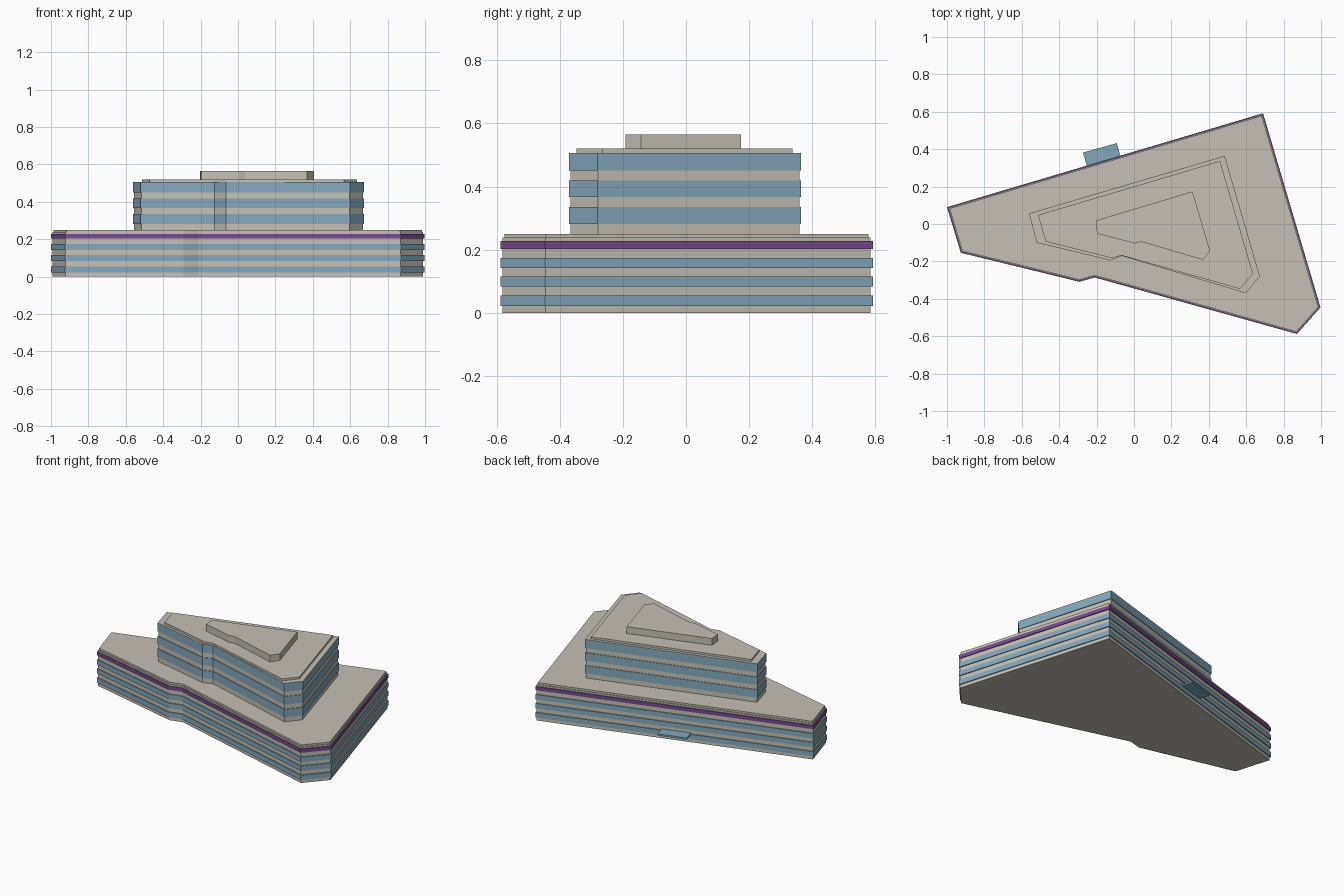
import bpy
import bmesh
from mathutils import Vector

cube = bpy.data.objects.get("Cube")
if cube:
    bpy.data.objects.remove(cube, do_unlink=True)


def material(name, colour):
    mat = bpy.data.materials.new(name)
    mat.use_nodes = True
    mat.diffuse_color = (*colour, 1)
    mat.node_tree.nodes["Principled BSDF"].inputs["Base Color"].default_value = (*colour, 1)
    return mat


STONE = material("warm stone", (0.56, 0.53, 0.46))
GLASS = material("blue glass", (0.23, 0.39, 0.50))
PURPLE = material("purple band", (0.18, 0.07, 0.27))


def inset(outline, distance):
    """Move every edge of a clockwise outline inwards by the same distance."""
    points = [Vector(p) for p in outline]
    result = []
    for i, p in enumerate(points):
        before = (p - points[i - 1]).normalized()
        after = (points[(i + 1) % len(points)] - p).normalized()
        n1 = Vector((before.y, -before.x))
        n2 = Vector((after.y, -after.x))
        result.append(p + (n1 + n2) * distance / (1 + n1.dot(n2)))
    return result


def prism(name, outline, bottom, top, mat):
    """Extrude a plan outline between two heights."""
    bm = bmesh.new()
    face = bm.faces.new([bm.verts.new((p[0], p[1], bottom)) for p in outline])
    extruded = bmesh.ops.extrude_face_region(bm, geom=[face], use_keep_orig=True)
    for item in extruded["geom"]:
        if isinstance(item, bmesh.types.BMVert):
            item.co.z = top
    bmesh.ops.recalc_face_normals(bm, faces=bm.faces)
    mesh = bpy.data.meshes.new(name)
    bm.to_mesh(mesh)
    bm.free()
    mesh.materials.append(mat)
    obj = bpy.data.objects.new(name, mesh)
    bpy.context.collection.objects.link(obj)
    return obj


# Plan outlines, clockwise from the west corner
podium = [(-1, 0.09), (0.69, 0.592), (0.997, -0.446), (0.871, -0.588),
          (-0.21, -0.286), (-0.292, -0.309), (-0.926, -0.154)]
tower = [(-0.562, 0.056), (0.485, 0.364), (0.673, -0.28), (0.598, -0.37),
         (-0.065, -0.171), (-0.125, -0.195), (-0.52, -0.1)]
tower_cap = [(-0.513, 0.048), (0.46, 0.337), (0.636, -0.265), (0.567, -0.347),
             (-0.067, -0.168), (-0.118, -0.182), (-0.472, -0.094)]
penthouse = [(-0.203, 0.019), (0.313, 0.174), (0.406, -0.142), (0.369, -0.192),
             (0.037, -0.094), (0.005, -0.104), (-0.198, -0.051)]
canopy = [(-0.273, 0.382), (-0.092, 0.432), (-0.072, 0.36), (-0.25, 0.305)]

# Podium with three window bands and a coloured fascia
prism("podium_walls", inset(podium, 0.006), 0, 0.238, STONE)
for i, (low, high) in enumerate([(0.022, 0.055), (0.083, 0.115), (0.142, 0.174)]):
    prism(f"podium_window_band_{i + 1}", podium, low, high, GLASS)
prism("podium_fascia", podium, 0.203, 0.227, PURPLE)
prism("podium_roof", inset(podium, 0.011), 0.237, 0.25, STONE)

# Upper storeys with three taller window bands
prism("tower_walls", inset(tower, 0.004), 0.249, 0.504, STONE)
for i, (low, high) in enumerate([(0.282, 0.335), (0.367, 0.419), (0.451, 0.505)]):
    prism(f"tower_window_band_{i + 1}", tower, low, high, GLASS)
prism("tower_roof_cover", tower, 0.5045, 0.507, STONE)
prism("tower_roof", tower_cap, 0.504, 0.52, STONE)
prism("rooftop_penthouse", penthouse, 0.519, 0.565, STONE)

# Entrance canopy on the rear wall
prism("entrance_canopy", canopy, 0.051, 0.062, GLASS)
